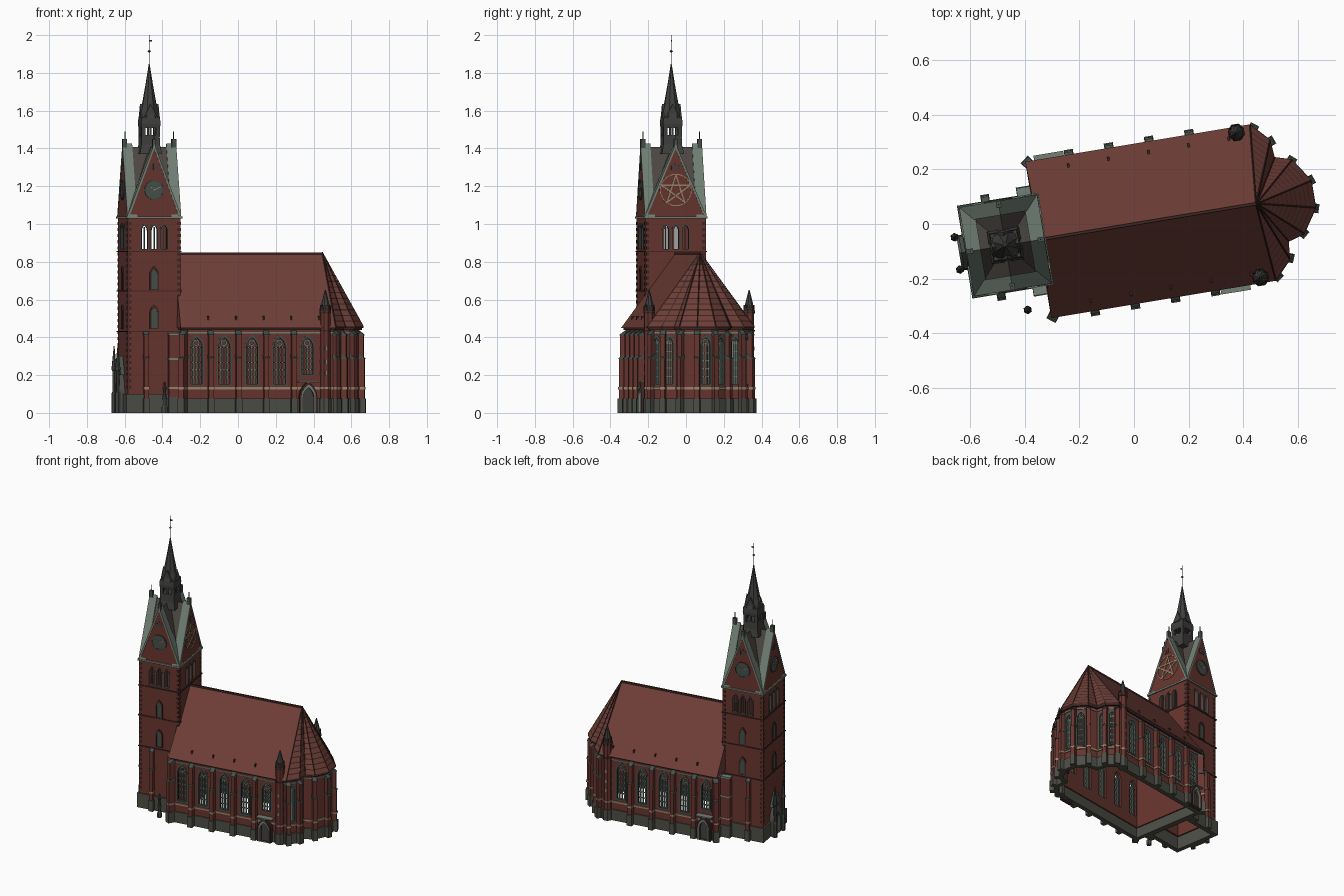
import bpy, bmesh
from math import sin, cos, pi, radians, atan2
from mathutils import Matrix, Vector

old = bpy.data.objects.get("Cube")
if old:
    bpy.data.objects.remove(old)

TURN = radians(9.45)      # the whole building stands askew to the axes


def colour(name, r, g, b):
    m = bpy.data.materials.new(name)
    m.use_nodes = True
    m.diffuse_color = (r, g, b, 1)
    m.node_tree.nodes["Principled BSDF"].inputs["Base Color"].default_value = (r, g, b, 1)
    return m


BRICK = colour("red brick", .14, .036, .029)
TILE = colour("roof tile", .16, .049, .039)
SHADE = colour("dark brick", .05, .02, .017)
COPPER = colour("pale copper", .17, .22, .18)
STONE = colour("grey stone", .075, .075, .062)
SLATE = colour("dark slate", .05, .052, .048)
SAND = colour("sandstone", .33, .23, .15)
DIAL = colour("dull green", .06, .08, .068)
SHINGLE = colour("brown grey shingle", .075, .064, .057)


class Part:
    """Collects solids in one mesh object."""
    def __init__(self, name):
        self.name, self.bm, self.slots = name, bmesh.new(), []

    def loft(self, rings, mat, caps=True, closed=False):
        if mat not in self.slots:
            self.slots.append(mat)
        vs = [[self.bm.verts.new(p) for p in r] for r in rings]
        fs, n = [], len(vs[0])
        for a, b in zip(vs, vs[1:] + (vs[:1] if closed else [])):
            fs += [self.bm.faces.new((a[i], a[(i + 1) % n], b[(i + 1) % n], b[i])) for i in range(n)]
        if caps and not closed:
            fs += [self.bm.faces.new(vs[0]), self.bm.faces.new(vs[-1])]
        for f in fs:
            f.material_index = self.slots.index(mat)

    def prism(self, M, poly, y0, y1, mat):
        self.loft([[M @ Vector((x, y, z)) for x, z in poly] for y in (y0, y1)], mat)

    def frame(self, M, outer, inner, y0, y1, mat):
        rings = [(outer, y0), (outer, y1), (inner, y1), (inner, y0)]
        self.loft([[M @ Vector((x, y, z)) for x, z in p] for p, y in rings], mat, closed=True)

    def box(self, M, x0, x1, y0, y1, z0, z1, mat):
        self.prism(M, [(x0, z0), (x1, z0), (x1, z1), (x0, z1)], y0, y1, mat)

    def shell(self, outer, inner, z0, z1, mat):
        self.loft([[(x, y, z) for x, y in p] for p, z in
                   ((outer, z0), (outer, z1), (inner, z1), (inner, z0))], mat, closed=True)

    def lathe(self, x, y, steps, mat, n=8):
        self.loft([[(x + r * cos(2 * pi * (i + .5) / n), y + r * sin(2 * pi * (i + .5) / n), z)
                    for i in range(n)] for r, z in steps], mat)

    def done(self, cutter=None):
        bmesh.ops.recalc_face_normals(self.bm, faces=self.bm.faces)
        me = bpy.data.meshes.new(self.name)
        self.bm.to_mesh(me)
        for m in self.slots:
            me.materials.append(m)
        ob = bpy.data.objects.new(self.name, me)
        ob.rotation_euler.z = TURN
        bpy.context.scene.collection.objects.link(ob)
        if cutter:
            mod = ob.modifiers.new("openings", "BOOLEAN")
            mod.object, mod.solver, mod.use_self = cutter, "EXACT", True
            deps = bpy.context.evaluated_depsgraph_get()
            cut = bpy.data.meshes.new_from_object(ob.evaluated_get(deps))
            ob.modifiers.clear()
            ob.data = cut
            bpy.data.objects.remove(cutter)
        return ob


def face_at(x, y, nx, ny):
    """Wall frame: local y points outward along the normal."""
    return Matrix.Translation((x, y, 0)) @ Matrix.Rotation(atan2(ny, nx) - pi / 2, 4, "Z")


def arch(w, z0, z1, n=5):
    zs = z1 - .866 * w
    right = [(w * cos(pi / 3 * i / n) - w / 2, zs + w * sin(pi / 3 * i / n)) for i in range(n)]
    return [(-w / 2, z0), (w / 2, z0)] + right + [(0, z1)] + [(-x, z) for x, z in reversed(right)]


def disc(r, z, n=24):
    return [(r * cos(2 * pi * i / n), z + r * sin(2 * pi * i / n)) for i in range(n)]


def offset(poly, d):
    out, n = [], len(poly)
    for i in range(n):
        a, b, c = (Vector(poly[(i + k) % n]) for k in (-1, 0, 1))
        e, f = (b - a).normalized(), (c - b).normalized()
        m = Vector((e.y + f.y, -e.x - f.x))
        out.append(tuple(b + m * (2 * d / m.length_squared)))
    return out


# Plan of the hall with its polygonal choir, counter-clockwise
half = [(.645, .045), (.595, .12), (.528, .14), (.522, .212), (.47, .267), (-.335, .267)]
plan = half + [(x, -y) for x, y in reversed(half)]
inner = offset(plan, -.028)
NX = [-.267 + .1487 * i for i in range(5)]      # window axes of the hall

# Tall windows with tracery
cutters, tracery = Part("cutters"), Part("window_tracery")


def window(M, w, z0, z1):
    cutters.prism(M, arch(w, z0, z1), -.033, .02, BRICK)
    tracery.frame(M, arch(w + .01, z0 - .006, z1 + .009), arch(w - .008, z0 + .004, z1 - .007), -.015, .002, DIAL)
    zs = z1 - .866 * w
    for k in (-1, 0, 1):
        x = k * w / 4
        tracery.box(M, x - .0035, x + .0035, -.018, -.008, z0, zs + .012, COPPER)
    for k in range(1, 6):
        z = z0 + (zs - z0) * k / 5
        tracery.box(M, -w / 2, w / 2, -.016, -.01, z - .003, z + .003, DIAL)
    tracery.frame(M, disc(w * .28, zs + w * .36, 12), disc(w * .15, zs + w * .36, 12), -.014, -.008, COPPER)


for s in (1, -1):
    for i, x in enumerate(NX):
        door = i == (4 if s < 0 else 0)
        window(face_at(x, s * .267, 0, s), .068, .2 if door else .15, .405)
edges = list(zip(plan, plan[1:] + plan[:1]))
for i in (0, 2, 3, 7, 8, 11):
    (ax, ay), (bx, by) = edges[i]
    window(face_at((ax + bx) / 2, (ay + by) / 2, by - ay, ax - bx), .052 if i in (0, 11) else .043, .15, .405)
walls = Part("hall_walls")
walls.shell(plan, inner, .07, .455, BRICK)
walls.done(cutters.done())

trim = Part("hall_bands")
for d, z0, z1, m in ((.009, 0, .075, STONE), (.007, .124, .136, SAND), (.005, .42, .427, COPPER), (.012, .44, .458, SHADE)):
    trim.shell(offset(plan, d), offset(plan, -.02), z0, z1, m)
trim.done()

# Buttresses with sloped stone caps
butt = Part("buttresses")


def buttress(x, y, nx, ny, d=.035, w=.026, top=.44):
    M = face_at(x, y, nx, ny)
    h = w / 2
    butt.box(M, -h - .004, h + .004, -.01, d + .006, 0, .075, STONE)
    butt.box(M, -h, h, -.01, d, .075, .29, BRICK)
    butt.box(M, -h, h, -.01, d * .82, .29, top - .025, BRICK)
    butt.box(M, -h - .003, h + .003, -.005, d + .003, .124, .136, SAND)
    for z, k in ((.285, 1), (top - .03, .85)):
        sec = [(-.005, z), (d * k + .002, z), (d * k + .002, z + .005), (-.005, z + .03)]
        butt.loft([[M @ Vector((q, a, b)) for a, b in sec] for q in (-h - .002, h + .002)], DIAL)


for s in (1, -1):
    for i in range(4):
        buttress(NX[i] + .074, s * .267, 0, s)
    buttress(-.33, s * .262, -.6, s * .8, .04, .03)
    buttress(.475, s * .258, .6, s * .8, .03)
    buttress(.527, s * .21, .9, s * .35, .025)
    buttress(.592, s * .118, .6, s * .7, .03)
    buttress(.642, s * .045, .95, s * .3, .03)
    buttress(-.522, s * .16, 0, s, .03, .024)
butt.done()

# Tiled roof with hips meeting over the choir
roof = Part("hall_roof")
eave = offset(plan, .02)
ridge = [(.453 if x > 0 else -.345, 0) for x, y in eave]


def course(t, lift=0):
    return [Vector((x + (rx - x) * t, y + (ry - y) * t, .453 + .391 * t + lift)) for (x, y), (rx, ry) in zip(eave, ridge)]


roof.loft([course(-.01), course(.998)], TILE, caps=False)
for k in range(13):                       # tile courses on the choir
    t = k / 13
    rings = [(course(t, h), course(t + .008, h)) for h in (0, .003)]
    for i in range(len(eave)):
        j = (i + 1) % len(eave)
        if eave[i][0] > 0 and eave[j][0] > 0:
            roof.loft([[a[i], a[j], b[j], b[i]] for a, b in rings], SHADE)
I = Matrix.Identity(4)
roof.box(I, -.345, .455, -.005, .005, .838, .85, SHADE)
for x, y in eave:
    if x > 0:
        a, b = Vector((x, y, .453)), Vector((.453, 0, .846))
        side = Vector((-y, x - .453, 0)).normalized() * .0035
        roof.loft([[p - side, p + side, p + Vector((0, 0, .008))] for p in (a, b)], SHADE)
for s in (1, -1):
    for x in NX:
        roof.box(I, x + .061, x + .069, s * .25 - .008, s * .25 + .008, .49, .512, SHADE)
roof.done()

# Stair turrets beside the choir
turret = Part("stair_turrets")
for s in (1, -1):
    y = s * .268
    turret.lathe(.424, y, [(.034, 0), (.034, .075)], STONE)
    turret.lathe(.424, y, [(.028, .075), (.028, .53)], BRICK)
    for z, m in ((.126, SAND), (.43, SHADE), (.525, SHADE)):
        turret.lathe(.424, y, [(.032, z), (.032, z + .01)], m)
    turret.lathe(.424, y, [(.032, .535), (.022, .575), (.003, .65)], SLATE)
    for a in range(8):
        M = face_at(.424, y, cos(a * pi / 4), sin(a * pi / 4))
        turret.prism(M, [(-.012, .53), (.012, .53), (0, .572)], .015, .029, SHADE)
        for z in (.2, .26, .33):
            if a % 2 == 0:
                turret.box(M, -.005, .005, .02, .028, z, z + .022, COPPER)
turret.done()

# Side doors
door = Part("side_doors")
for x, s in ((NX[4], -1), (NX[0], 1)):
    M = face_at(x, s * .267, 0, s)
    door.frame(M, arch(.095, 0, .165), arch(.06, 0, .135), -.01, .036, SHADE)
    door.prism(M, arch(.064, 0, .138), .004, .012, SLATE)
    door.frame(M, arch(.076, .002, .15), arch(.058, .002, .133), .03, .04, COPPER)
    door.box(M, -.055, .055, 0, .04, .16, .168, COPPER)
door.done()

# Tower shaft with open belfry
TX, HU, HV, TOP = -.4765, .1415, .162, 1.04
tp = [(TX + a * HU, b * HV) for a, b in ((-1, -1), (1, -1), (1, 1), (-1, 1))]
sides = [(face_at(TX + a * HU, b * HV, a, b), HV if a else HU, a) for a, b in ((0, -1), (1, 0), (0, 1), (-1, 0))]
belfry, detail = Part("belfry_cutters"), Part("tower_details")
for M, hw, a in sides:
    for x in (-.053, 0, .053):
        N = M @ Matrix.Translation((x, 0, 0))
        belfry.prism(N, arch(.036, .868, .995), -.04, .02, BRICK)
        detail.frame(N, arch(.044, .864, 1.003), arch(.034, .868, .994), -.008, .002, DIAL)
        detail.box(N, -.002, .002, -.012, -.008, .868, .985, COPPER)
    for z in (.45, .655):
        detail.prism(M, arch(.034, z, z + .108), -.002, .004, DIAL)
        detail.frame(M, arch(.05, z - .005, z + .122), arch(.032, z, z + .106), -.002, .007, SHADE)
    for x in (-hw + .012, hw - .012):       # dark corner bricks
        for k in range(28):
            detail.box(M, x - .008, x + .008, -.002, .003, .13 + k * .032, .146 + k * .032, SHADE)
    # gable with coping, finial and three slits
    detail.prism(M, [(-hw, TOP), (hw, TOP), (0, 1.41)], -.03, 0, BRICK)
    detail.prism(M, [(-hw - .004, TOP), (0, 1.425), (hw + .004, TOP), (hw - .009, TOP), (0, 1.398), (.009 - hw, TOP)],
                 -.05, .003, COPPER)
    detail.box(M, -.009, .009, -.022, .003, 1.39, 1.45, DIAL)
    detail.box(M, -.002, .002, -.013, -.009, 1.45, 1.49, SLATE)
    for x in (-.018, 0, .018):
        detail.prism(M @ Matrix.Translation((x, 0, 0)), arch(.011, 1.285, 1.325 if x == 0 else 1.315), -.002, .003, SLATE)
    if a == 1:                              # star in a ring
        detail.frame(M, disc(.086, 1.18), disc(.081, 1.18), -.002, .005, SAND)
        tips = [Vector((.08 * sin(4 * pi * i / 5), 1.18 + .08 * cos(4 * pi * i / 5))) for i in range(5)]
        for p, q in zip(tips, tips[1:] + tips[:1]):
            w = (q - p).normalized().orthogonal() * .004
            detail.prism(M, [p - w, q - w, q + w, p + w], -.002, .005, SAND)
    else:                                   # clock
        detail.prism(M, disc(.05, 1.18), -.002, .004, DIAL)
        detail.frame(M, disc(.053, 1.18), disc(.047, 1.18), -.002, .007, SLATE)
        for ang, ln in ((-1.1, .042), (.9, .03)):
            H = M @ Matrix.Translation((0, 0, 1.18)) @ Matrix.Rotation(ang, 4, "Y")
            detail.box(H, -.002, .002, .003, .007, 0, ln, SAND)
shaft = Part("tower_walls")
shaft.shell(tp, offset(tp, -.03), .09, TOP, BRICK)
shaft.done(belfry.done())
for d, z0, z1, m in ((.01, 0, .1, STONE), (.005, .427, .434, SHADE), (.005, .642, .649, SHADE),
                     (.005, .851, .858, SHADE), (.008, 1.028, 1.04, COPPER)):
    detail.shell(offset(tp, d), offset(tp, -.02), z0, z1, m)
detail.done()

troof = Part("tower_roof")
for M, hw, a in sides[:2]:
    troof.prism(M, [(-hw, TOP), (hw, TOP), (0, 1.408)], -.01, -(2 * (HU if a else HV) - .01), SHINGLE)
troof.done()

# Lantern and needle spire
spire = Part("spire")
C = Matrix.Translation((TX, 0, 0))
spire.lathe(TX, 0, [(.085, 1.37), (.07, 1.42), (.068, 1.47)], SLATE, 4)
for sx in (-1, 1):
    for sy in (-1, 1):
        spire.box(C @ Matrix.Translation((sx * .039, sy * .039, 0)), -.01, .01, -.01, .01, 1.46, 1.52, SLATE)
    spire.box(C, sx * .042 - .004, sx * .042 + .004, -.005, .005, 1.46, 1.52, SLATE)
    spire.box(C, -.005, .005, sx * .042 - .004, sx * .042 + .004, 1.46, 1.52, SLATE)
spire.lathe(TX, 0, [(.07, 1.508), (.074, 1.53), (.07, 1.565)], SLATE, 4)
spire.lathe(TX, 0, [(.06, 1.56), (.042, 1.62), (.02, 1.74), (.002, 1.85)], SLATE)
for a in range(4):
    M = face_at(TX, 0, cos(a * pi / 2), sin(a * pi / 2))
    spire.prism(M, [(-.038, 1.56), (.038, 1.56), (0, 1.635)], 0, .05, SLATE)
spire.lathe(TX, 0, [(.002, 1.84), (.002, 2.0)], SLATE, 6)
spire.lathe(TX, 0, [(.002, 1.907), (.009, 1.915), (.002, 1.923)], SLATE)
spire.box(C, 0, .014, -.001, .001, 1.965, 1.975, SLATE)
spire.done()

# Low stair annexes between tower and hall
annex = Part("tower_annexes")
for s in (1, -1):
    M = face_at(-.368, s * .16, 0, s)
    annex.box(M, -.034, .034, -.01, .036, .08, .415, BRICK)
    annex.box(M, -.037, .037, -.01, .042, 0, .085, STONE)
    for z, m in ((.126, SAND), (.28, COPPER), (.413, COPPER)):
        annex.box(M, -.036, .036, -.005, .039, z, z + .01, m)
annex.done()

# West portal with pinnacles
portal = Part("west_portal")
M = sides[3][0]
portal.frame(M, arch(.13, 0, .21), arch(.07, 0, .15), -.01, .03, STONE)
portal.prism(M, arch(.08, 0, .16), .002, .01, SLATE)
portal.prism(M, [(-.06, .2), (.06, .2), (0, .3)], 0, .022, DIAL)
for s in (1, -1):
    portal.lathe(-.655, s * .06, [(.016, 0), (.016, .1), (.01, .11), (.01, .22), (.015, .23), (.013, .25), (.002, .355)], SLATE, 6)
portal.done()

# Small monument in the forecourt
statue = Part("statue")
statue.lathe(-.435, -.246, [(.016, 0), (.016, .03), (.01, .04), (.01, .07)], STONE, 6)
statue.lathe(-.435, -.246, [(.014, .07), (.007, .11), (.012, .135), (.004, .145), (.008, .155), (.002, .166)], SLATE)
statue.done()
tracery.done()
